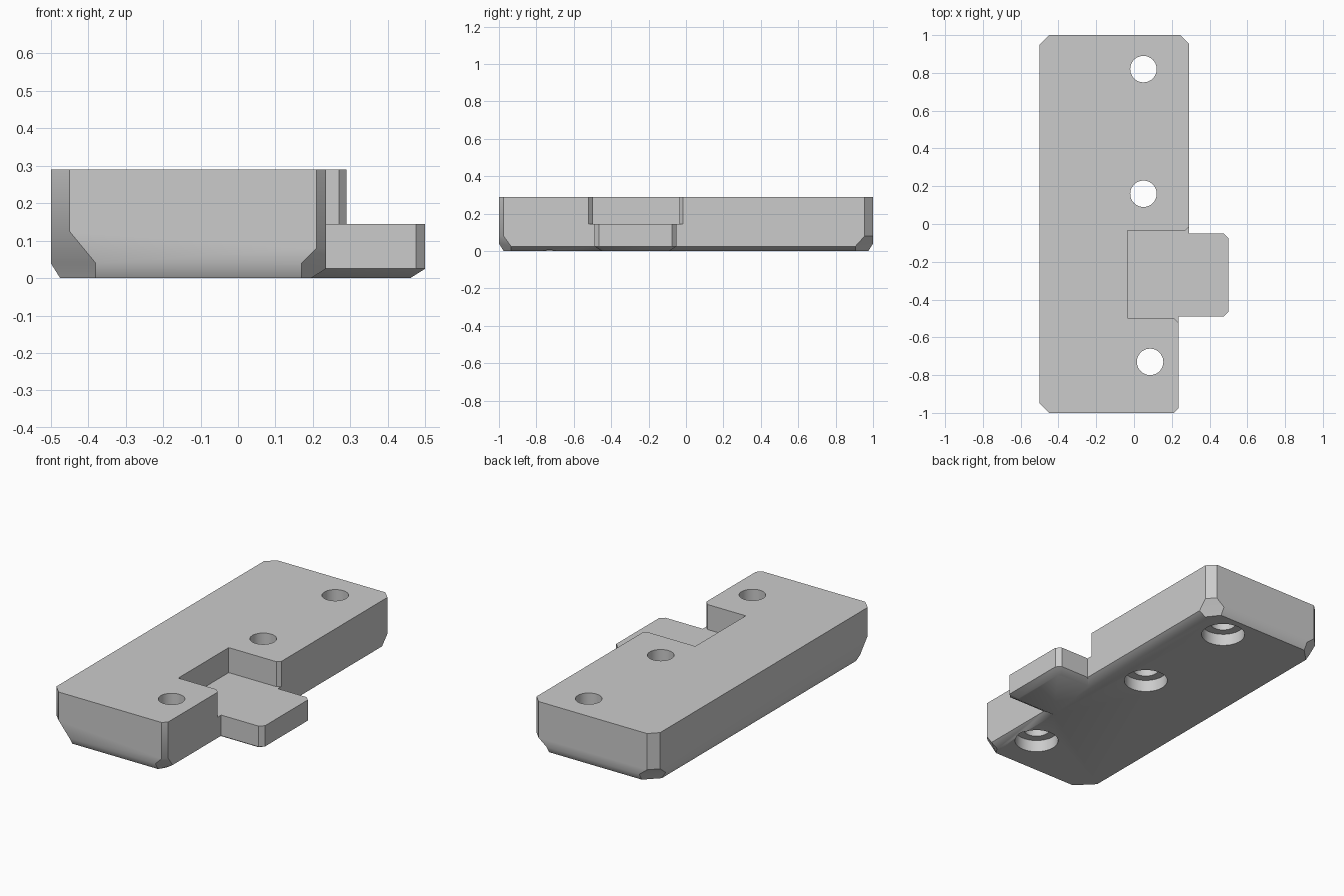
import bpy, bmesh, math

cube = bpy.data.objects.get("Cube")
if cube:
    bpy.data.objects.remove(cube, do_unlink=True)

HEIGHT = 0.29
LEDGE = 0.145

grey = bpy.data.materials.new("plain_grey")
grey.use_nodes = True
grey.diffuse_color = (0.6, 0.6, 0.6, 1)
grey.node_tree.nodes["Principled BSDF"].inputs["Base Color"].default_value = (0.6, 0.6, 0.6, 1)


def loft(name, rings):
    """Closed solid from rings of points, bottom to top."""
    bm = bmesh.new()
    loops = [[bm.verts.new(p) for p in ring] for ring in rings]
    n = len(loops[0])
    for a, b in zip(loops, loops[1:]):
        for i in range(n):
            j = (i + 1) % n
            bm.faces.new((a[i], a[j], b[j], b[i]))
    bm.faces.new(loops[0][::-1])
    bm.faces.new(loops[-1])
    bmesh.ops.recalc_face_normals(bm, faces=bm.faces)
    mesh = bpy.data.meshes.new(name)
    bm.to_mesh(mesh)
    bm.free()
    obj = bpy.data.objects.new(name, mesh)
    bpy.context.collection.objects.link(obj)
    obj.data.materials.append(grey)
    return obj


def column(x, y, bottom, low, split):
    """One outline point followed from the underside to the top."""
    return [(*bottom, 0), (*low, ), (x, y, split), (x, y, HEIGHT)]


def corner(cx, cy, top, wide, split):
    """Chamfered corner that widens below the split height."""
    sx, sy = math.copysign(1, cx), math.copysign(1, cy)
    inset, rise = (0.04, 0.025) if sx > 0 else (0.025, 0.04)
    on_side = column(cx, cy - sy * top, (cx - sx * inset, cy - sy * wide),
                     (cx, cy - sy * wide, rise), split)
    on_end = column(cx - sx * top, cy, (cx - sx * wide, cy - sy * 0.025),
                    (cx - sx * wide, cy, 0.04), split)
    pair = [on_side, on_end]
    return pair if sx * sy > 0 else pair[::-1]


def tab_point(x, y, bx, by):
    return column(x, y, (bx, by), (x, y, 0.025), 0.08)


# Body with its side tab, as one chamfered outline
outline = corner(-0.5, -1, 0.05, 0.12, 0.125)
outline += corner(0.235, -1, 0.025, 0.065, 0.08)
outline += [
    tab_point(0.235, -0.49, 0.195, -0.45),
    tab_point(0.475, -0.49, 0.445, -0.45),
    tab_point(0.5, -0.465, 0.46, -0.435),
    tab_point(0.5, -0.075, 0.46, -0.105),
    tab_point(0.475, -0.05, 0.445, -0.09),
    tab_point(0.29, -0.05, 0.25, -0.09),
]
outline += corner(0.29, 1, 0.045, 0.095, 0.08)
outline += corner(-0.5, 1, 0.05, 0.10, 0.08)
body = loft("mounting_block", list(zip(*outline)))


def cut(name, points, low, high):
    cutter = loft(name, [[(x, y, z) for x, y in points] for z in (low, high)])
    cutter.hide_render = True
    mod = body.modifiers.new(name, 'BOOLEAN')
    mod.operation = 'DIFFERENCE'
    mod.solver = 'EXACT'
    mod.object = cutter
    bpy.context.view_layer.objects.active = body
    bpy.ops.object.modifier_apply(modifier=name)
    bpy.data.objects.remove(cutter, do_unlink=True)


def circle(x, y, r, n=48):
    return [(x + r * math.cos(math.tau * i / n), y + r * math.sin(math.tau * i / n))
            for i in range(n)]


# Notch above the tab, with flared mouth
cut("notch", [(-0.035, -0.497), (0.21, -0.497), (0.26, -0.547), (0.6, -0.547),
              (0.6, 0.005), (0.31, 0.005), (0.27, -0.035), (-0.035, -0.035)],
    LEDGE, HEIGHT + 0.1)

# Screw holes with counterbores underneath
for x, y in ((0.05, 0.82), (0.05, 0.16), (0.085, -0.73)):
    cut("screw_hole", circle(x, y, 0.07), -0.1, HEIGHT + 0.1)
    cut("counterbore", circle(x, y, 0.118), -0.1, 0.07)

# Smooth the bores and shallow end bevels
bpy.ops.object.select_all(action='DESELECT')
body.select_set(True)
bpy.context.view_layer.objects.active = body
bpy.ops.object.shade_smooth_by_angle(angle=math.radians(35))
